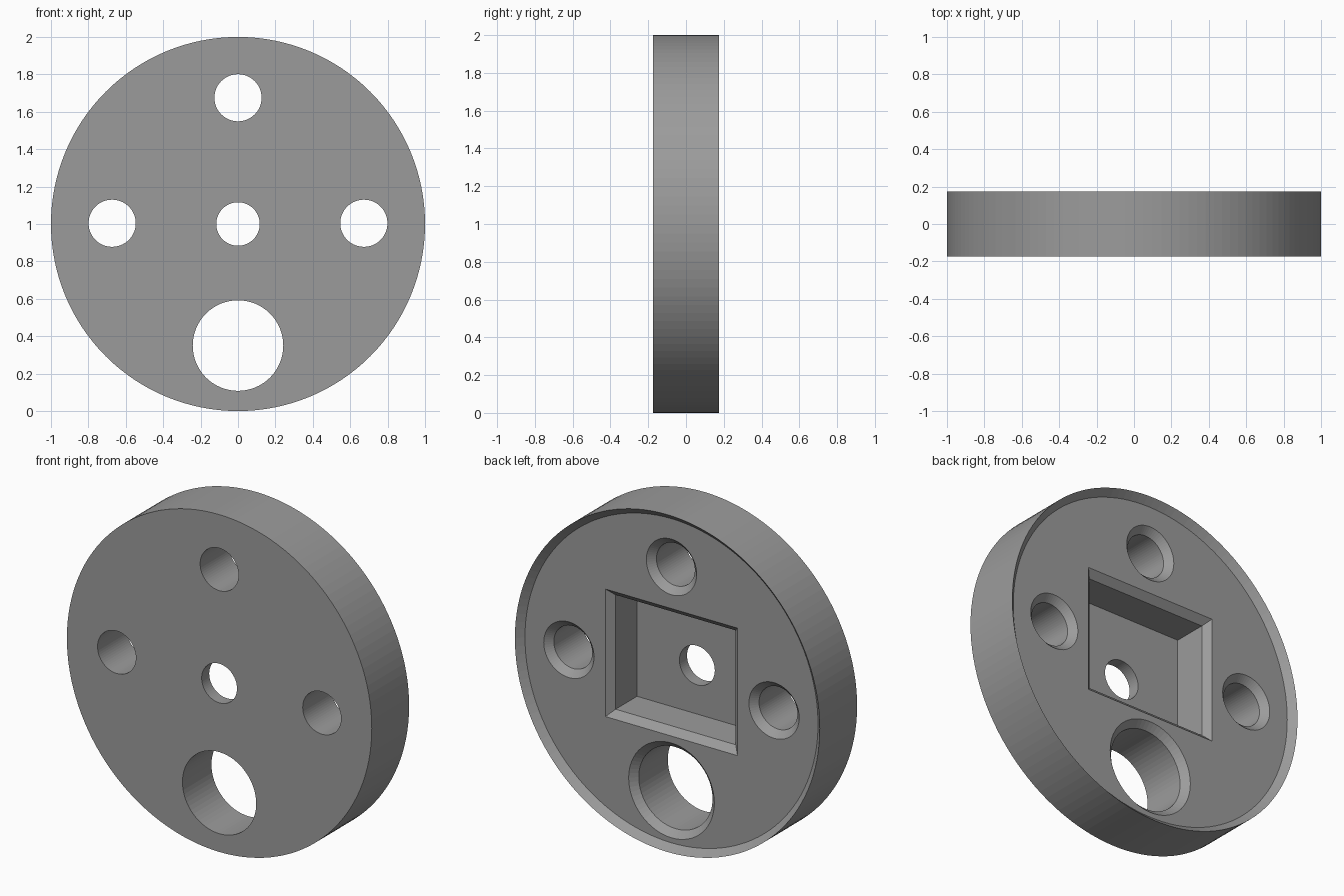
import bpy, bmesh, math

if "Cube" in bpy.data.objects:
    bpy.data.objects.remove(bpy.data.objects["Cube"])

HALF = 0.175          # half thickness
BEVEL = 0.039         # width and depth of every 45 degree bevel
FACE = HALF - BEVEL   # sunken back face
FLOOR = FACE - 0.24   # pocket floor


def circle(r, x, z, n):
    return [(x + r * math.cos(2 * math.pi * i / n),
             z + r * math.sin(2 * math.pi * i / n)) for i in range(n)]


def rect(w, h, z):
    return [(-w, z - h), (w, z - h), (w, z + h), (-w, z + h)]


def loft(name, sections):
    """Closed solid through (y, outline) sections along the y axis."""
    bm = bmesh.new()
    rings = [[bm.verts.new((x, y, z)) for x, z in pts] for y, pts in sections]
    n = len(rings[0])
    for a, b in zip(rings, rings[1:]):
        for i in range(n):
            j = (i + 1) % n
            bm.faces.new((a[i], a[j], b[j], b[i]))
    bm.faces.new(rings[0])
    bm.faces.new(rings[-1])
    bmesh.ops.recalc_face_normals(bm, faces=bm.faces)
    mesh = bpy.data.meshes.new(name)
    bm.to_mesh(mesh)
    bm.free()
    ob = bpy.data.objects.new(name, mesh)
    bpy.context.collection.objects.link(ob)
    return ob


def hole(name, r, x, z):
    """Through hole with a countersink at the sunken back face."""
    over = BEVEL * 1.5
    return loft(name, [(-0.4, circle(r, x, z, 64)),
                       (FACE - BEVEL, circle(r, x, z, 64)),
                       (FACE - BEVEL + over, circle(r + over, x, z, 64))])


# Disc with a bevelled rim around the sunken back face
disc = loft("disc", [(-HALF, circle(1, 0, 1, 128)),
                     (HALF, circle(1, 0, 1, 128)),
                     (FACE, circle(1 - BEVEL, 0, 1, 128))])

# Rectangular pocket with a bevelled mouth
w, h, zc, over = 0.394, 0.339, 1.05, BEVEL * 1.5
pocket = loft("pocket_cutter", [
    (FLOOR, rect(w, h, zc)),
    (FACE - BEVEL, rect(w, h, zc)),
    (FACE - BEVEL + over, rect(w + over, h + over, zc))])

# Round holes: three small, one large, one plain in the middle
cutters = [
    pocket,
    hole("top_hole_cutter", 0.126, 0, 1.675),
    hole("left_hole_cutter", 0.126, -0.673, 1.004),
    hole("right_hole_cutter", 0.126, 0.673, 1.004),
    hole("large_hole_cutter", 0.242, 0, 0.35),
    loft("centre_hole_cutter", [(-0.4, circle(0.116, 0, 1, 64)),
                                (0.05, circle(0.116, 0, 1, 64))]),
]
bpy.context.view_layer.objects.active = disc
for c in cutters:
    mod = disc.modifiers.new(c.name, 'BOOLEAN')
    mod.operation = 'DIFFERENCE'
    mod.solver = 'EXACT'
    mod.object = c
    bpy.ops.object.modifier_apply(modifier=mod.name)
for c in cutters:
    bpy.data.objects.remove(c)

# Single grey finish
grey = bpy.data.materials.new("grey")
grey.diffuse_color = (0.33, 0.33, 0.33, 1)
grey.use_nodes = True
grey.node_tree.nodes["Principled BSDF"].inputs["Base Color"].default_value = grey.diffuse_color
disc.data.materials.clear()
disc.data.materials.append(grey)
for p in disc.data.polygons:
    p.material_index = 0
